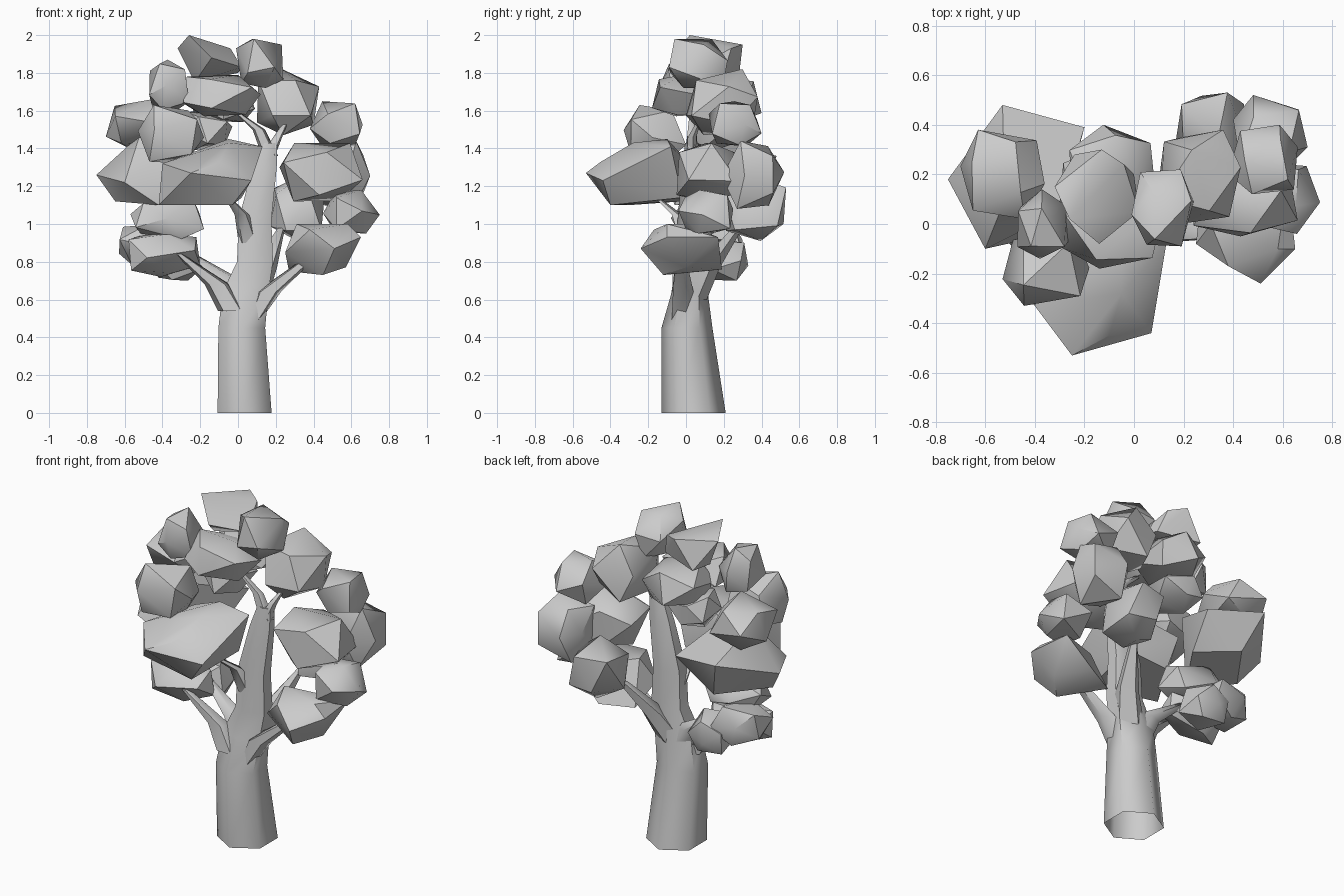
import bpy, bmesh, random
from math import cos, sin, tau, radians, copysign
from mathutils import Vector, Euler

cube = bpy.data.objects.get("Cube")
if cube:
    bpy.data.objects.remove(cube, do_unlink=True)

grey = bpy.data.materials.new("plain_grey")
grey.use_nodes = True
grey.diffuse_color = (0.6, 0.6, 0.6, 1)
grey.node_tree.nodes["Principled BSDF"].inputs["Base Color"].default_value = (0.6, 0.6, 0.6, 1)


def finish(name, bm, angle):
    """Turn a bmesh into a named, shaded object."""
    mesh = bpy.data.meshes.new(name)
    bm.to_mesh(mesh)
    bm.free()
    mesh.materials.append(grey)
    obj = bpy.data.objects.new(name, mesh)
    bpy.context.collection.objects.link(obj)
    bpy.ops.object.select_all(action="DESELECT")
    obj.select_set(True)
    bpy.context.view_layer.objects.active = obj
    bpy.ops.object.shade_smooth_by_angle(angle=radians(angle))
    return obj


def limb(name, stations, sides=6, turn=0.0):
    """Loft horizontal rings given as (x, y, z, half width, half depth), open below."""
    bm = bmesh.new()
    rings = []
    for x, y, z, rx, ry in stations:
        angles = [tau * i / sides + turn for i in range(sides)]
        rings.append([bm.verts.new((x + rx * cos(a), y + ry * sin(a), z)) for a in angles])
    for low, high in zip(rings, rings[1:]):
        for i in range(sides):
            j = (i + 1) % sides
            bm.faces.new((low[i], low[j], high[j], high[i]))
    bm.faces.new(rings[-1])
    return finish(name, bm, 62)


def hull(name, points):
    """Faceted leaf clump wrapped around a few points."""
    bm = bmesh.new()
    for p in points:
        bm.verts.new(p)
    bmesh.ops.convex_hull(bm, input=bm.verts)
    loose = [v for v in bm.verts if not v.link_faces]
    bmesh.ops.delete(bm, geom=loose, context="VERTS")
    bmesh.ops.dissolve_limit(bm, angle_limit=radians(9), verts=bm.verts, edges=bm.edges)
    bmesh.ops.recalc_face_normals(bm, faces=bm.faces)
    return finish(name, bm, 40)


def clump(name, *ranges):
    """Irregular rock-like clump filling the given x, y and z ranges."""
    bm = bmesh.new()
    bmesh.ops.create_icosphere(bm, subdivisions=1, radius=1)
    spin = Euler([random.uniform(0, tau) for _ in range(3)]).to_matrix()
    points = [spin @ v.co + Vector([random.uniform(-0.12, 0.12) for _ in range(3)])
              for v in bm.verts]
    bm.free()
    for axis, (start, end) in enumerate(ranges):
        low = min(p[axis] for p in points)
        high = max(p[axis] for p in points)
        for p in points:
            # Push points outwards so the clump fills its space
            t = 2 * (p[axis] - low) / (high - low) - 1
            t = copysign(abs(t) ** 0.8, t)
            p[axis] = (start + end) / 2 + t * (end - start) / 2
    return hull(name, points)


random.seed(11)

# Trunk, leaning slightly and tapering to the fork
limb("trunk", [(0.035, 0.04, 0, 0.165, 0.17), (0.02, 0.005, 0.45, 0.143, 0.135),
               (0.04, 0.02, 0.64, 0.14, 0.095), (0.09, 0.025, 0.8, 0.11, 0.08),
               (0.09, 0.025, 1.02, 0.1, 0.07), (0.14, 0.03, 1.3, 0.075, 0.05),
               (0.165, 0.03, 1.43, 0.05, 0.035)], turn=tau / 12)

# Branches, each running to a thin tip
branches = {
    "fork_right": [(0.17, 0.03, 1.36, 0.045, 0.035), (0.11, 0.03, 1.5, 0.035, 0.025),
                   (-0.03, 0.03, 1.61, 0.01, 0.01)],
    "fork_left": [(0.17, 0.03, 1.38, 0.035, 0.03), (0.21, 0.03, 1.46, 0.025, 0.025),
                  (0.26, 0.07, 1.55, 0.01, 0.01)],
    "upper_front_branch": [(0.06, 0.01, 0.9, 0.06, 0.05), (0.02, -0.05, 1.05, 0.04, 0.03),
                           (-0.08, -0.19, 1.17, 0.008, 0.008)],
    "lower_right_branch": [(-0.03, -0.01, 0.54, 0.08, 0.1), (-0.11, -0.03, 0.68, 0.07, 0.05),
                           (-0.31, -0.06, 0.84, 0.02, 0.02)],
    "lower_left_branch": [(0.07, -0.02, 0.46, 0.03, 0.07), (0.16, -0.02, 0.64, 0.07, 0.06),
                          (0.38, -0.03, 0.82, 0.03, 0.03)],
    "rear_branch": [(0.06, 0.04, 0.6, 0.1, 0.07), (0.14, 0.11, 0.77, 0.07, 0.07),
                    (0.23, 0.27, 0.98, 0.02, 0.03)],
    "rear_right_branch": [(0.03, 0.03, 0.55, 0.1, 0.07), (-0.05, 0.05, 0.7, 0.08, 0.05),
                          (-0.28, 0.1, 0.86, 0.02, 0.02)],
}
for name, stations in branches.items():
    limb(name, stations, sides=5, turn=0.3)

# Leaf clumps with a distinct shape
hull("big_front_leaves", [
    (-0.42, -0.3, 1.1), (-0.4, -0.33, 1.32), (-0.25, -0.53, 1.27), (0.07, -0.44, 1.23),
    (0.13, -0.08, 1.41), (-0.05, -0.1, 1.45), (-0.05, -0.28, 1.43), (-0.1, -0.45, 1.33),
    (-0.03, -0.4, 1.1), (0.02, -0.02, 1.14), (-0.3, 0.02, 1.32), (-0.25, -0.02, 1.12)])
hull("big_right_leaves", [
    (-0.75, 0.18, 1.26), (-0.53, 0.48, 1.36), (-0.2, 0.39, 1.3), (-0.6, -0.1, 1.22),
    (-0.65, 0.1, 1.12), (-0.52, 0.1, 1.47), (-0.3, 0.05, 1.43), (-0.25, 0.2, 1.13),
    (-0.42, -0.06, 1.1), (-0.45, 0.38, 1.13), (-0.68, 0.3, 1.3)])
hull("top_crown_leaves", [
    (-0.26, 0.02, 2), (-0.13, 0.3, 1.95), (-0.04, 0.24, 1.93), (0.02, 0.05, 1.83),
    (0, 0.2, 1.8), (-0.23, 0.1, 1.75), (-0.32, 0.15, 1.93), (-0.14, -0.08, 1.88),
    (-0.24, 0.28, 1.78)])
hull("left_bottom_leaves", [
    (0.25, -0.08, 0.85), (0.51, -0.24, 0.87), (0.65, -0.1, 0.93), (0.31, 0, 1),
    (0.58, -0.1, 1), (0.62, 0.17, 0.93), (0.57, 0, 0.77), (0.27, 0.1, 0.75),
    (0.45, 0.19, 0.76), (0.45, -0.12, 0.73), (0.38, -0.17, 0.97)])

# Other leaf clumps as x, y and z ranges
clumps = {
    "right_shoulder": ((-0.7, -0.36), (0.02, 0.38), (1.4, 1.66)),
    "right_front_shoulder": ((-0.53, -0.18), (-0.33, 0), (1.32, 1.63)),
    "right_crown": ((-0.47, -0.26), (-0.14, 0.14), (1.6, 1.87)),
    "front_crown": ((-0.29, 0.12), (-0.18, 0.16), (1.57, 1.79)),
    "rear_crown": ((-0.26, 0.09), (0, 0.4), (1.54, 1.78)),
    "left_crown": ((-0.01, 0.24), (-0.09, 0.22), (1.72, 1.98)),
    "inner": ((-0.3, -0.03), (0, 0.28), (1.39, 1.6)),
    "left_shoulder": ((0.1, 0.43), (0, 0.38), (1.47, 1.82)),
    "left_outer_shoulder": ((0.38, 0.66), (0.12, 0.4), (1.41, 1.65)),
    "left_middle": ((0.22, 0.66), (-0.05, 0.28), (1.12, 1.43)),
    "left_rear_middle": ((0.4, 0.7), (0.19, 0.52), (1.08, 1.44)),
    "left_outer_low": ((0.45, 0.75), (-0.04, 0.25), (0.95, 1.18)),
    "left_rear_low": ((0.17, 0.46), (0.2, 0.53), (0.91, 1.26)),
    "right_low": ((-0.57, -0.18), (-0.08, 0.2), (0.92, 1.13)),
    "right_outer_low": ((-0.63, -0.35), (0, 0.3), (0.78, 1)),
    "right_bottom": ((-0.58, -0.2), (-0.1, 0.16), (0.72, 0.95)),
    "right_rear_bottom": ((-0.45, -0.2), (0.08, 0.33), (0.7, 0.92)),
}
for name, ranges in clumps.items():
    clump(name + "_leaves", *ranges)
